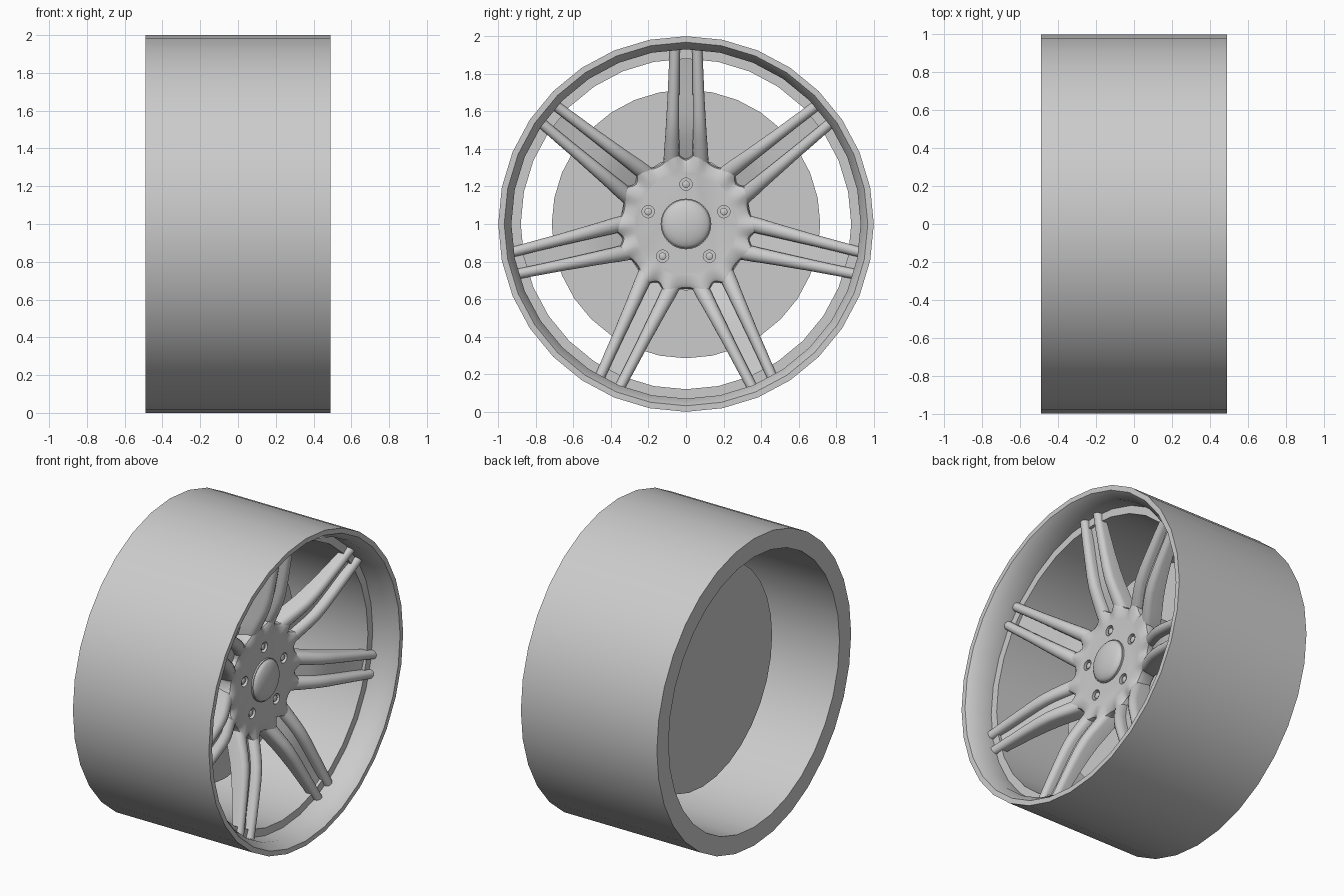
import bpy, bmesh, math
from math import sin, cos, pi, tau, radians

if "Cube" in bpy.data.objects:
    bpy.data.objects.remove(bpy.data.objects["Cube"])

metal = bpy.data.materials.new("grey_metal")
metal.diffuse_color = (0.6, 0.6, 0.6, 1)
metal.use_nodes = True
metal.node_tree.nodes["Principled BSDF"].inputs["Base Color"].default_value = metal.diffuse_color


def finish(name, bm, angle=35):
    bmesh.ops.recalc_face_normals(bm, faces=bm.faces)
    me = bpy.data.meshes.new(name)
    bm.to_mesh(me)
    bm.free()
    me.materials.append(metal)
    ob = bpy.data.objects.new(name, me)
    bpy.context.collection.objects.link(ob)
    smooth(ob, angle)
    return ob


def smooth(ob, angle=35):
    bpy.ops.object.select_all(action='DESELECT')
    ob.select_set(True)
    bpy.context.view_layer.objects.active = ob
    bpy.ops.object.shade_smooth_by_angle(angle=radians(angle))


def loft(bm, rings, cap=True, loop=False):
    """Skin closed rings of points; cap the ends or join last to first."""
    vr = [[bm.verts.new(p) for p in ring] for ring in rings]
    pairs = list(zip(vr, vr[1:])) + ([(vr[-1], vr[0])] if loop else [])
    for a, b in pairs:
        for i in range(len(a)):
            j = (i + 1) % len(a)
            bm.faces.new((a[i], a[j], b[j], b[i]))
    if cap:
        bm.faces.new(vr[0])
        bm.faces.new(vr[-1])


def circle(x, r, segs, y=0, z=1):
    return [(x, y + r * sin(tau * i / segs), z + r * cos(tau * i / segs))
            for i in range(segs)]


def lathe(name, profile, segs, loop=False):
    bm = bmesh.new()
    loft(bm, [circle(x, r, segs) for x, r in profile], not loop, loop)
    return finish(name, bm)


# Rim barrel with bevelled front lip and inner step
lathe("rim", [(-.49, 1), (.49, 1), (.49, .968), (.43, .93), (.32, .93),
              (.32, .88), (-.49, .88)], 32, True)

# Brake disc and the hub carrier behind the wheel face
lathe("brake_disc", [(-.12, .715), (-.09, .715)], 32)
lathe("hub_carrier", [(-.1, .355), (.07, .355)], 16)

# Domed centre cap
lathe("centre_cap", [(.17, .135), (.20, .135)] +
      [(.20 + .04 * sin(a), .13 * cos(a)) for a in (0, .25, .5, .8, 1.1, 1.4)], 32)


# Hub face, flared towards every spoke bar
def lobe(t):
    p = abs((t + pi / 7) % (tau / 7) - pi / 7)
    return math.exp(-((p - radians(11)) / radians(6)) ** 2)


def hub_ring(r, x, dr=0, dx=0, segs=140):
    pts = []
    for i in range(segs):
        t = tau * i / segs
        rr = r + dr * lobe(t)
        pts.append((x + dx * lobe(t), rr * sin(t), 1 + rr * cos(t)))
    return pts


bm = bmesh.new()
loft(bm, [hub_ring(.30, .06), hub_ring(.33, .08, .05), hub_ring(.345, .15, .055, .02),
          hub_ring(.337, .175, .055, .03), hub_ring(.318, .187, .04, .02),
          hub_ring(.275, .19)])
hub = finish("hub", bm)

# Five recessed bolt holes with nuts
cut, nuts = bmesh.new(), bmesh.new()
for k in range(5):
    a = tau * k / 5
    y, z = .212 * sin(a), 1 + .212 * cos(a)
    loft(cut, [circle(.165, .033, 16, y, z), circle(.25, .033, 16, y, z)])
    loft(nuts, [circle(.16, .02, 12, y, z), circle(.182, .02, 12, y, z),
                circle(.186, .014, 12, y, z)])
cutter = finish("bolt_cutter", cut)
cutter.hide_render = True
finish("wheel_nuts", nuts)
mod = hub.modifiers.new("bolt_holes", 'BOOLEAN')
mod.operation, mod.object, mod.solver = 'DIFFERENCE', cutter, 'EXACT'
bpy.context.view_layer.objects.active = hub
bpy.ops.object.modifier_apply(modifier=mod.name)
bpy.data.objects.remove(cutter)
smooth(hub)

# Spoke path: radius, front x, sideways offset, half width, depth
PATH = [(.27, .165, .078, .040, .09), (.33, .198, .078, .042, .11),
        (.39, .226, .076, .041, .12), (.45, .254, .074, .038, .12),
        (.51, .278, .072, .036, .115), (.58, .296, .070, .034, .105),
        (.68, .315, .067, .031, .09), (.80, .336, .064, .029, .075),
        (.928, .357, .060, .027, .06)]
# Rounded front and straight sides (sideways, share of half width forwards)
ARC = [(cos(pi * i / 8), sin(pi * i / 8)) for i in range(9)]


def place(x, r, u, t):
    return (x, r * sin(t) + u * cos(t), 1 + r * cos(t) - u * sin(t))


for k in range(7):
    t = tau * k / 7
    # Twin bars
    bm = bmesh.new()
    for side in (-1, 1):
        rings = []
        for r, x, off, w, d in PATH:
            ring = [place(x - w * (1 - b), r, side * off + a * w, t) for a, b in ARC]
            ring += [place(x - d, r, side * off - w, t), place(x - d, r, side * off + w, t)]
            rings.append(ring)
        loft(bm, rings)
    finish(f"spoke_bars_{k + 1}", bm, 40)

    # Recessed web between the bars
    bm = bmesh.new()
    rings = []
    for r, x, off, w, d in PATH:
        r = min(r, .885)
        f, b = x - .055, x - d - .012
        rings.append([place(f, r, -off, t), place(f, r, off, t),
                      place(b, r, off, t), place(b, r, -off, t)])
    loft(bm, rings)
    finish(f"spoke_web_{k + 1}", bm)
